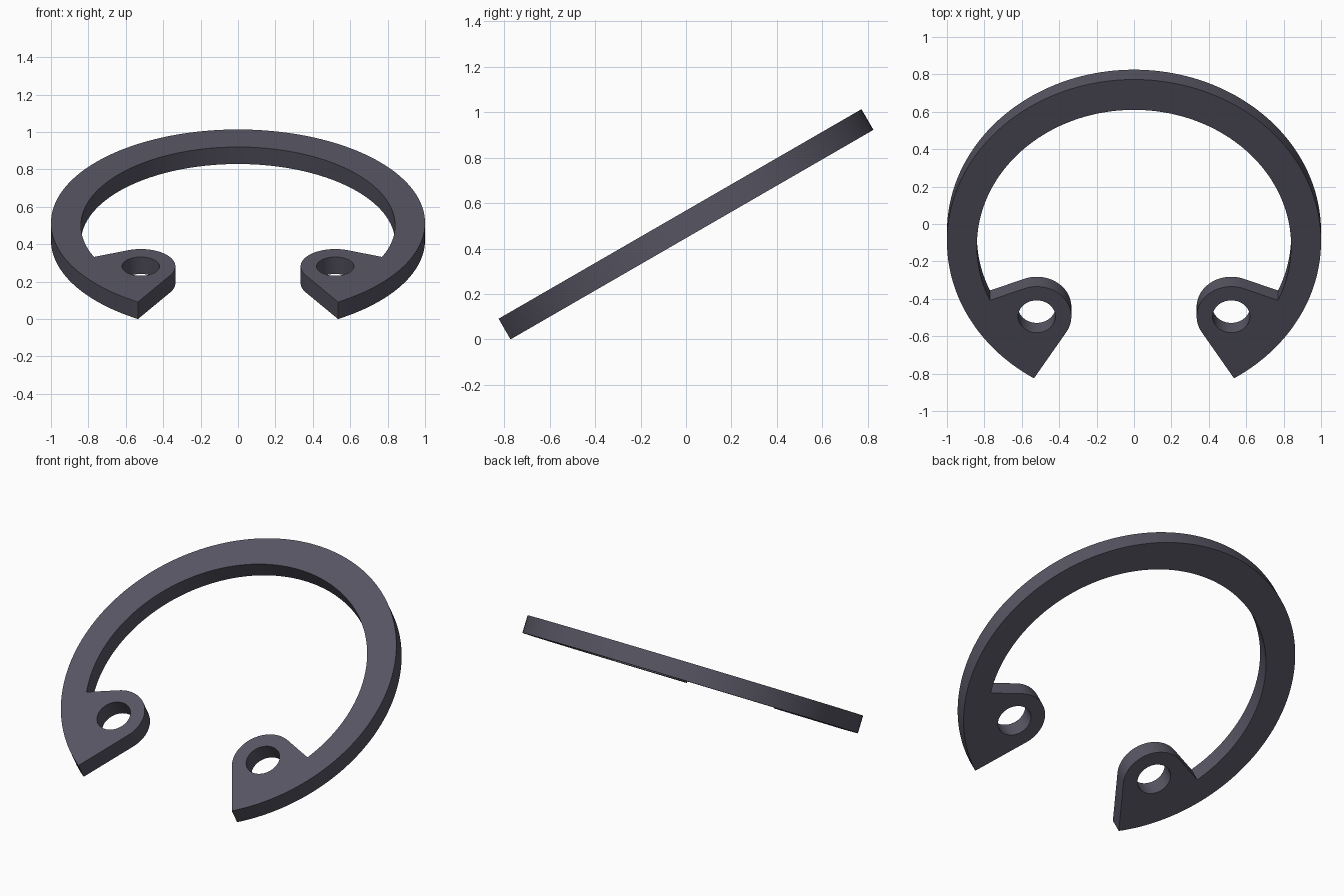
import bpy, bmesh, math
from mathutils import Vector, Matrix

cube = bpy.data.objects.get("Cube")
if cube:
    bpy.data.objects.remove(cube, do_unlink=True)

# Dimensions in the plane of the ring
THICK = 0.105
TILT = math.radians(30)
OUT_C, OUT_R = Vector((0, -0.0775)), 1.0      # outer edge
IN_C, IN_R = Vector((0, -0.105)), 0.84        # inner edge, slightly off centre
LUG_C, LUG_R, HOLE_R = Vector((0.52, -0.541)), 0.185, 0.10
TIP_V, JOIN_X = -0.9225, 0.77


def arc(c, r, a0, a1, n):
    """n + 1 points on a circle from angle a0 to a1."""
    return [c + r * Vector((math.cos(t), math.sin(t)))
            for t in (a0 + (a1 - a0) * i / n for i in range(n + 1))]


def angle_to(c, p):
    return math.atan2(p.y - c.y, p.x - c.x)


def tangent_angle(p, side):
    """Angle on the lug circle where a line from p touches it."""
    return angle_to(LUG_C, p) + side * math.acos(LUG_R / (p - LUG_C).length)


def mirrored(points):
    return [Vector((-p.x, p.y)) for p in reversed(points)]


# Half outline: outer arc, pointed tip, round lug, inner arc
dv = TIP_V - OUT_C.y
tip = Vector((math.sqrt(OUT_R ** 2 - dv ** 2), TIP_V))
join = Vector((JOIN_X, IN_C.y - math.sqrt(IN_R ** 2 - JOIN_X ** 2)))
half = arc(OUT_C, OUT_R, math.pi / 2, angle_to(OUT_C, tip), 72)
half += arc(LUG_C, LUG_R, tangent_angle(tip, -1) + 2 * math.pi,
            tangent_angle(join, 1), 28)
half += arc(IN_C, IN_R, angle_to(IN_C, join), math.pi / 2, 60)
outline = half + mirrored(half)[1:-1]
hole = arc(LUG_C, HOLE_R, 0, 2 * math.pi, 40)[:-1]

# Fill the outline around both holes, then extrude to thickness
bm = bmesh.new()
for loop in (outline, hole, mirrored(hole)):
    vs = [bm.verts.new((p.x, p.y, -THICK / 2)) for p in loop]
    for a, b in zip(vs, vs[1:] + vs[:1]):
        bm.edges.new((a, b))
bmesh.ops.triangle_fill(bm, use_beauty=True, edges=bm.edges[:], normal=(0, 0, 1))
ext = bmesh.ops.extrude_face_region(bm, geom=bm.faces[:])
top = [g for g in ext["geom"] if isinstance(g, bmesh.types.BMVert)]
bmesh.ops.translate(bm, verts=top, vec=(0, 0, THICK))
bmesh.ops.recalc_face_normals(bm, faces=bm.faces[:])

# Tilt the ring and rest its lowest edge on the floor
bmesh.ops.transform(bm, matrix=Matrix.Rotation(TILT, 4, 'X'), verts=bm.verts[:])
low = min(v.co.z for v in bm.verts)
bmesh.ops.translate(bm, verts=bm.verts[:], vec=(0, 0, -low))

mesh = bpy.data.meshes.new("retaining_ring")
bm.to_mesh(mesh)
bm.free()
ring = bpy.data.objects.new("retaining_ring", mesh)
bpy.context.collection.objects.link(ring)

# Dark steel
steel = bpy.data.materials.new("dark_steel")
steel.use_nodes = True
colour = (0.095, 0.09, 0.122, 1)
steel.diffuse_color = colour
steel.node_tree.nodes["Principled BSDF"].inputs["Base Color"].default_value = colour
mesh.materials.append(steel)

# Smooth walls with crisp rims
bpy.ops.object.select_all(action='DESELECT')
ring.select_set(True)
bpy.context.view_layer.objects.active = ring
bpy.ops.object.shade_smooth_by_angle(angle=math.radians(30))
